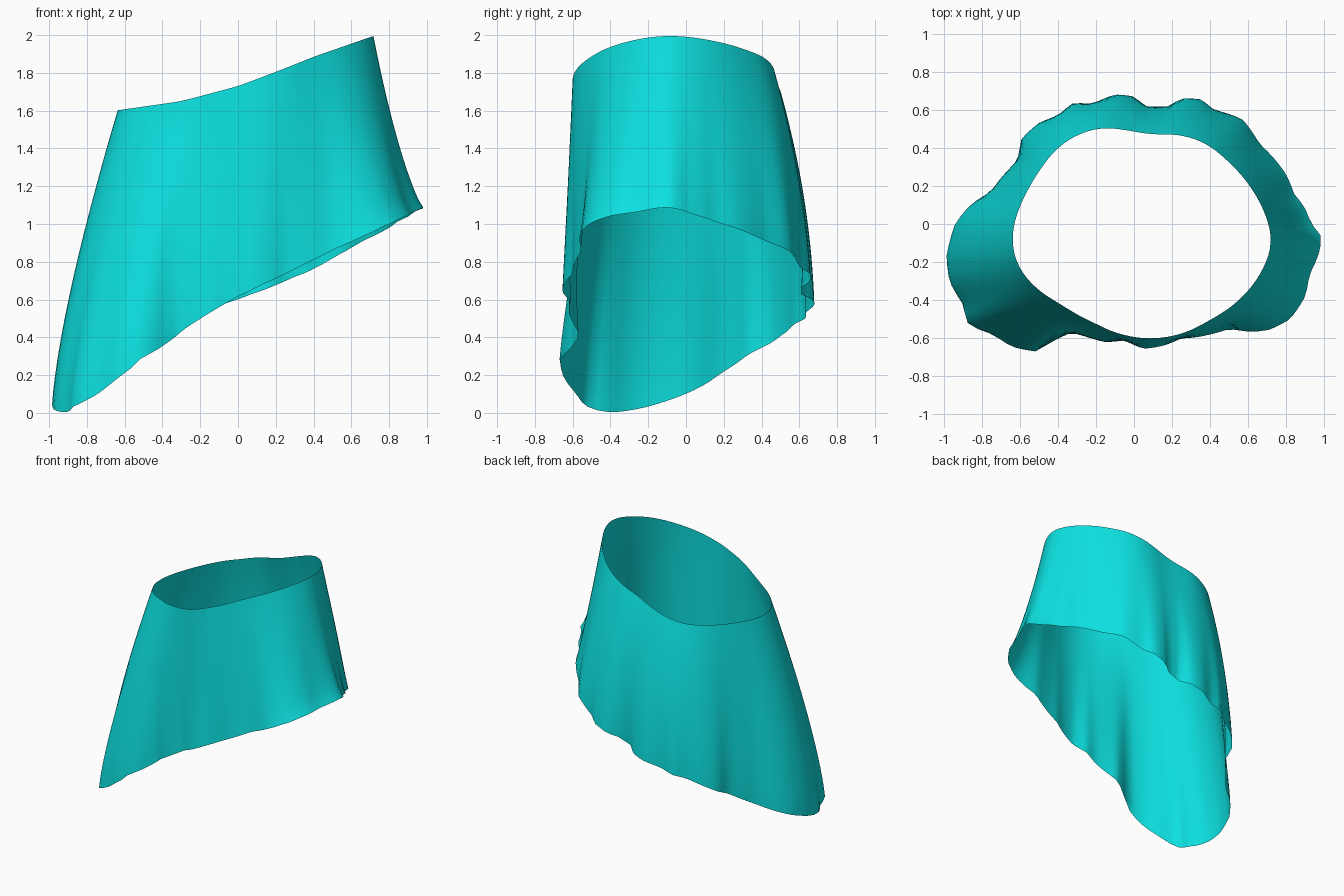
import bpy, bmesh, math
from mathutils import Vector

if "Cube" in bpy.data.objects:
    bpy.data.objects.remove(bpy.data.objects["Cube"])

SEGMENTS, ROWS = 120, 22
CENTRE = Vector((0.03, -0.06))

# Waist opening (x, y), counter-clockwise from the right side
WAIST = [(.725, -.1), (.70, .02), (.62, .18), (.5, .32), (.38, .42), (.25, .465),
         (.1, .465), (-.02, .485), (-.15, .505), (-.27, .48), (-.4, .40), (-.5, .27),
         (-.58, .13), (-.63, 0), (-.64, -.1), (-.61, -.22), (-.52, -.33), (-.38, -.42),
         (-.22, -.51), (-.06, -.58), (.1, -.60), (.25, -.575), (.4, -.5), (.55, -.4),
         (.67, -.25)]
WAIST_HEIGHT = [(-.65, 1.6), (-.3, 1.65), (0, 1.73), (.2, 1.805), (.4, 1.885), (.73, 2.0)]

# Rippled hem (x, y, z), counter-clockwise from the right side
HEM = [(.98, -.05, 1.09), (.93, .0, 1.06), (.90, .08, 1.04), (.84, .16, 1.01),
       (.80, .26, .98), (.66, .42, .91), (.57, .55, .86), (.42, .60, .77),
       (.35, .655, .74), (.25, .66, .70), (.17, .61, .66), (.07, .605, .63),
       (0, .67, .60), (-.10, .68, .57), (-.22, .63, .53), (-.32, .635, .50),
       (-.40, .57, .47), (-.50, .53, .43), (-.59, .45, .37), (-.61, .33, .31),
       (-.75, .17, .20), (-.86, .10, .15), (-.94, 0, .10), (-.985, -.17, .04),
       (-.97, -.30, .01), (-.90, -.42, 0), (-.87, -.53, .03), (-.74, -.58, .10),
       (-.64, -.645, .18), (-.51, -.67, .28), (-.40, -.60, .36), (-.32, -.56, .42),
       (-.15, -.62, .53), (-.05, -.61, .59), (.05, -.655, .64), (.15, -.64, .69),
       (.25, -.60, .735), (.40, -.58, .81), (.50, -.55, .86), (.60, -.565, .905),
       (.70, -.56, .955), (.82, -.50, 1.01), (.90, -.38, 1.05), (.92, -.27, 1.06),
       (.98, -.13, 1.09)]


def lerp_table(table, x):
    """Smooth interpolation of a sorted (x, value, ...) table."""
    for a, b in zip(table, table[1:]):
        if x <= b[0]:
            break
    f = max(0, min(1, (x - a[0]) / (b[0] - a[0])))
    return [p + (q - p) * f for p, q in zip(a[1:], b[1:])]


def polar_loop(points):
    """Resample a loop at even angles, giving radius and height."""
    table = []
    for p in points:
        d = Vector(p[:2]) - CENTRE
        table.append((math.atan2(d.y, d.x) % math.tau, d.length, *p[2:]))
    table.sort()
    first, last = table[0], table[-1]
    table = [(last[0] - math.tau, *last[1:])] + table + [(first[0] + math.tau, *first[1:])]
    return [lerp_table(table, math.tau * i / SEGMENTS) for i in range(SEGMENTS)]


def smooth(values, width):
    n = len(values)
    return [sum(values[(i + k) % n] for k in range(-width, width + 1)) / (2 * width + 1)
            for i in range(n)]


waist_r = smooth([v[0] for v in polar_loop(WAIST)], 2)
hem = polar_loop(HEM)
hem_r = [v[0] for v in hem]
hem_z = smooth([v[1] for v in hem], 1)
soft_r = smooth(smooth(hem_r, 4), 3)
waist_z = smooth([lerp_table(WAIST_HEIGHT, CENTRE.x + r * math.cos(math.tau * i / SEGMENTS))[0]
                  for i, r in enumerate(waist_r)], 1)

# Skirt cloth: loft from waist to hem, ripples growing towards the hem
bm = bmesh.new()
rows = []
for j in range(ROWS + 1):
    t = j / ROWS
    row = []
    for i in range(SEGMENTS):
        a = math.tau * i / SEGMENTS
        c, s = math.cos(a), math.sin(a)
        # flare: bulging on the left and back, flaring out on the right
        power = 1.12 - 0.36 * c + (0.85 if s > 0 else 0.05) * s * s
        f = 1 - (1 - t) ** power
        r = waist_r[i] + (soft_r[i] - waist_r[i]) * f + (hem_r[i] - soft_r[i]) * t ** 2.2
        z = waist_z[i] + (hem_z[i] - waist_z[i]) * t
        row.append(bm.verts.new((CENTRE.x + r * c, CENTRE.y + r * s, z)))
    rows.append(row)
for up, low in zip(rows, rows[1:]):
    for i in range(SEGMENTS):
        k = (i + 1) % SEGMENTS
        bm.faces.new((up[i], low[i], low[k], up[k])).smooth = True

mesh = bpy.data.meshes.new("skirt")
bm.to_mesh(mesh)
bm.free()
skirt = bpy.data.objects.new("skirt", mesh)
bpy.context.collection.objects.link(skirt)

cloth = bpy.data.materials.new("turquoise cloth")
cloth.diffuse_color = (0.004, 0.75, 0.75, 1)
cloth.use_nodes = True
cloth.node_tree.nodes["Principled BSDF"].inputs["Base Color"].default_value = cloth.diffuse_color
mesh.materials.append(cloth)
